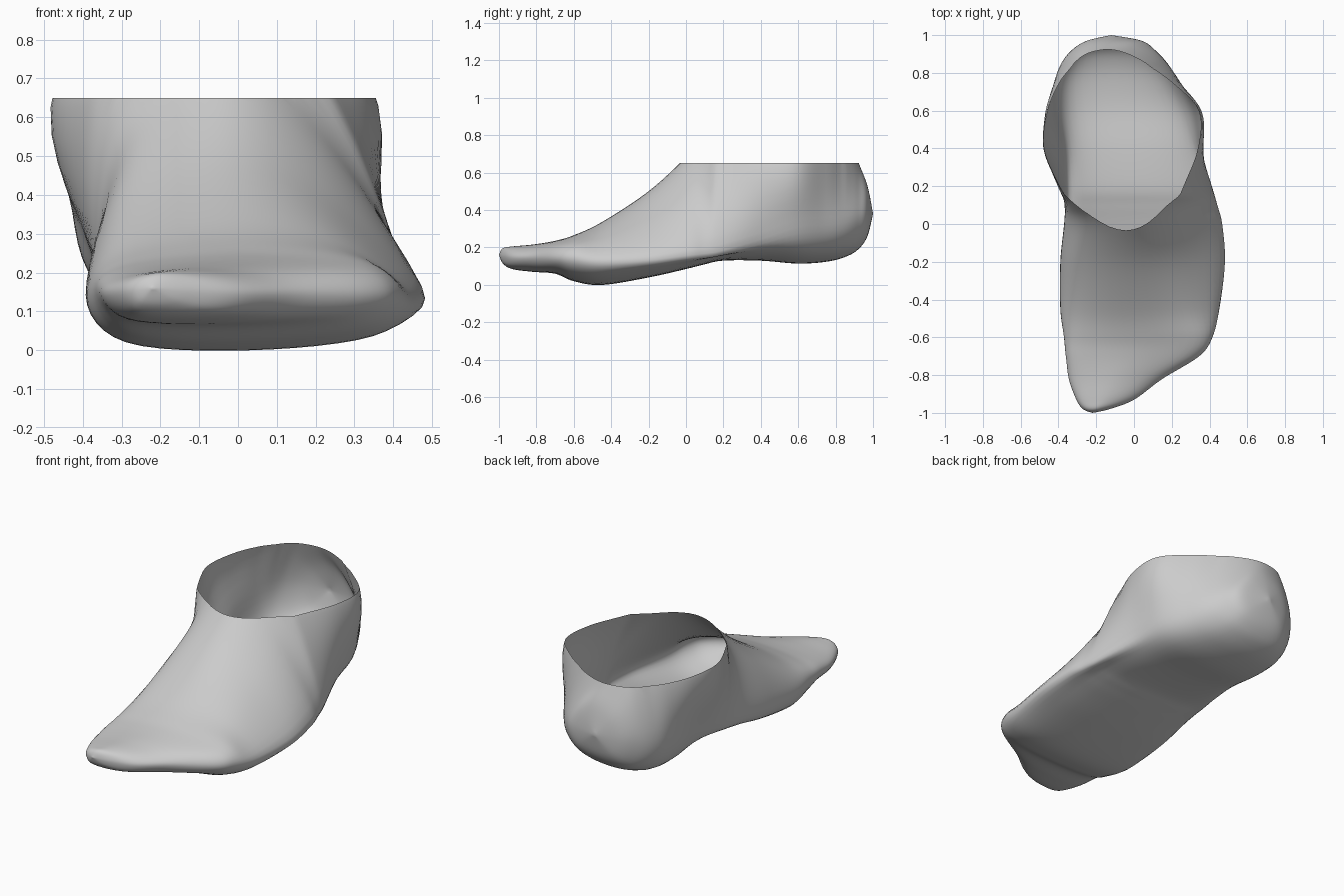
import bpy, bmesh
from mathutils import Vector

cube = bpy.data.objects.get("Cube")
if cube:
    bpy.data.objects.remove(cube, do_unlink=True)

RIM = 0.65          # height of the ankle opening
STEPS = 6           # spline samples between control points

# Cross-sections from toe to heel:
# y, bottom, top, side height, side right, side left, shoulder right, shoulder left
SECTIONS = [
    (-1, .16, .16, .16, -.22, -.22, -.22, -.22),
    (-.98, .115, .195, .155, -.27, -.13, -.25, -.16),
    (-.93, .085, .205, .15, -.305, 0, -.27, -.06),
    (-.82, .07, .215, .15, -.345, .15, -.28, .07),
    (-.7, .06, .235, .145, -.36, .345, -.3, .26),
    (-.6, .02, .265, .14, -.37, .415, -.3, .32),
    (-.45, 0, .335, .135, -.39, .45, -.3, .27),
    (-.2, .04, .5, .155, -.39, .475, -.3, .215),
    (0, .085, .685, .185, -.37, .46, -.285, .2),
    (.1, .11, .82, .2, -.365, .435, -.315, .19),
    (.2, .13, .98, .22, -.37, .41, -.38, .235),
    (.4, .13, 1.15, .28, -.39, .355, -.465, .32),
    (.6, .115, 1.15, .35, -.425, .325, -.44, .325),
    (.75, .125, 1.05, .36, -.42, .245, -.375, .18),
    (.85, .15, .85, .37, -.385, .175, -.295, .035),
    (.92, .19, .66, .38, -.33, .11, -.27, -.01),
    (.97, .26, .53, .38, -.25, .04, -.21, -.02),
    (1, .38, .38, .38, -.12, -.12, -.12, -.12),
]


def spline(points, closed):
    """Sample a smooth curve that passes through every control point."""
    n = len(points)
    pick = (lambda i: points[i % n]) if closed else (lambda i: points[max(0, min(n - 1, i))])
    samples = []
    for i in range(n if closed else n - 1):
        a, b, c, d = (pick(i + k) for k in (-1, 0, 1, 2))
        for s in range(STEPS):
            t = s / STEPS
            samples.append(b + t * (c - a) / 2
                           + t * t * (a - 2.5 * b + 2 * c - d / 2)
                           + t ** 3 * (1.5 * (b - c) + (d - a) / 2))
    if not closed:
        samples.append(points[-1])
    return samples


def ring(section):
    """Turn one section into a closed loop of points around the foot."""
    y, bottom, top, side, right, left, sh_right, sh_left = section
    middle = (right + left) / 2
    crest = (sh_right + sh_left) / 2
    shoulder = min(RIM + .05, side + .7 * (top - side))

    def corner(x, lift):
        return Vector((middle + .76 * (x - middle), y, bottom + lift * (side - bottom)))

    return spline([
        Vector((middle, y, bottom)),
        corner(left, .27),
        Vector((left, y, side)),
        Vector((sh_left, y, shoulder)),
        Vector((crest, y, top)),
        Vector((sh_right, y, shoulder)),
        Vector((right, y, side)),
        corner(right, .15),
    ], True)


# Loft the rings into one skin
bm = bmesh.new()
stations = spline([Vector(s) for s in SECTIONS], False)
loops = [[bm.verts.new(p) for p in ring(s)] for s in stations]
for lower, upper in zip(loops, loops[1:]):
    count = len(lower)
    for i in range(count):
        j = (i + 1) % count
        bm.faces.new((lower[i], lower[j], upper[j], upper[i]))
bmesh.ops.remove_doubles(bm, verts=bm.verts, dist=.0005)
bmesh.ops.recalc_face_normals(bm, faces=bm.faces)

# Cut the ankle opening flat
bmesh.ops.bisect_plane(bm, geom=bm.verts[:] + bm.edges[:] + bm.faces[:],
                       plane_co=(0, 0, RIM), plane_no=(0, 0, 1), clear_outer=True)

mesh = bpy.data.meshes.new("foot_shell")
bm.to_mesh(mesh)
bm.free()
foot = bpy.data.objects.new("foot_shell", mesh)
bpy.context.collection.objects.link(foot)

# Plain grey skin
grey = bpy.data.materials.new("plain_grey")
grey.use_nodes = True
colour = (.6, .6, .6, 1)
grey.diffuse_color = colour
grey.node_tree.nodes["Principled BSDF"].inputs["Base Color"].default_value = colour
mesh.materials.append(grey)

# Smooth shading
bpy.context.view_layer.objects.active = foot
foot.select_set(True)
bpy.ops.object.shade_smooth_by_angle(angle=1.0)
